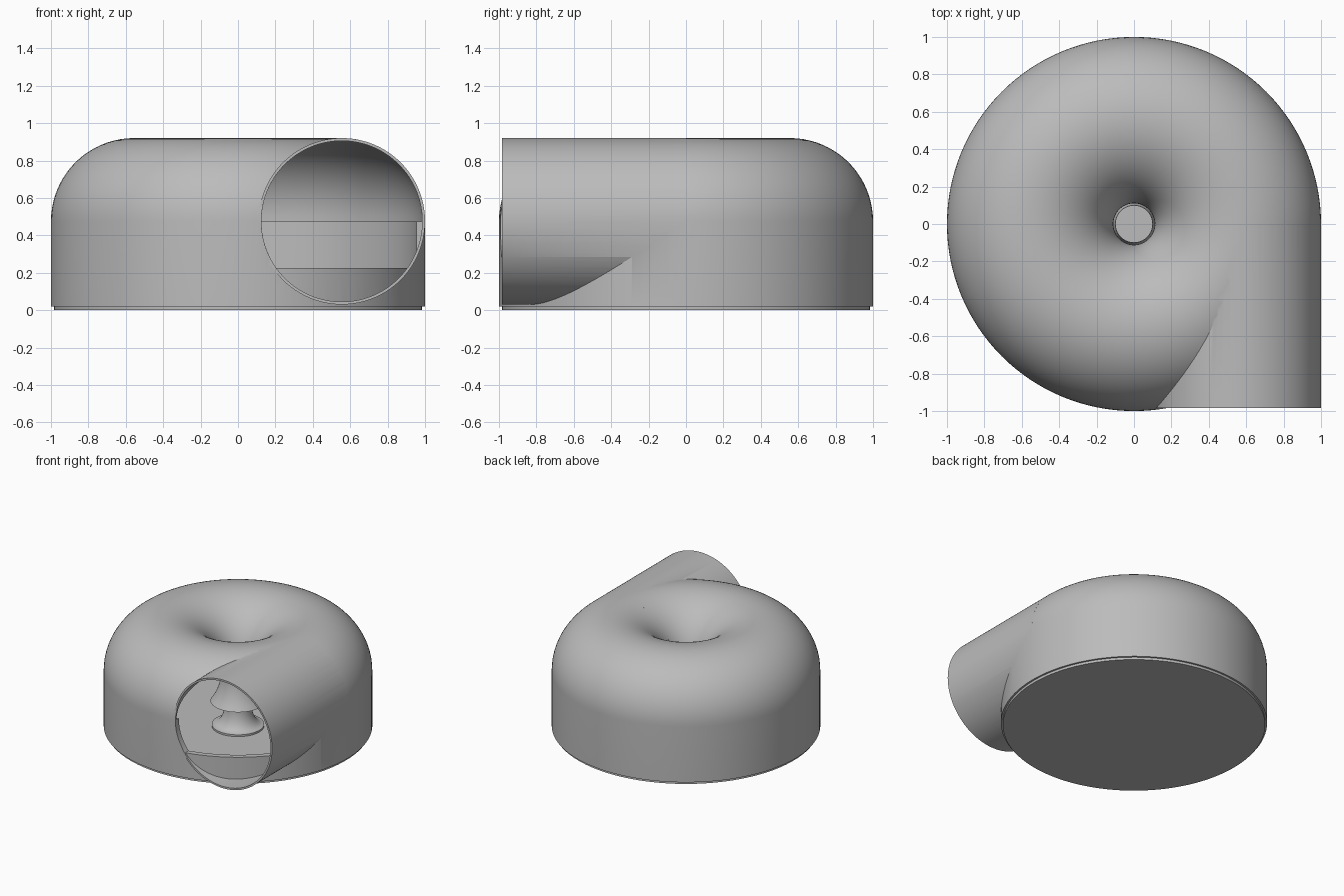
import bpy, bmesh, math
from mathutils import Matrix, Vector

cube = bpy.data.objects.get("Cube")
if cube:
    bpy.data.objects.remove(cube, do_unlink=True)

# Main sizes
RING, MID = 0.555, 0.475      # centre of the rounded section: radius and height
R_OUT, R_IN = 0.445, 0.43     # outer and inner radius of the section
LIP = 0.225                   # height of the funnel lip and duct sill
MOUTH = -0.985                # y of the duct opening

grey = bpy.data.materials.new("plain_grey")
grey.use_nodes = True
grey.diffuse_color = (0.5, 0.5, 0.5, 1)
grey.node_tree.nodes["Principled BSDF"].inputs["Base Color"].default_value = (0.5, 0.5, 0.5, 1)


def make(name, bm):
    bmesh.ops.remove_doubles(bm, verts=bm.verts, dist=1e-5)
    bmesh.ops.recalc_face_normals(bm, faces=bm.faces)
    mesh = bpy.data.meshes.new(name)
    bm.to_mesh(mesh)
    bm.free()
    mesh.materials.append(grey)
    obj = bpy.data.objects.new(name, mesh)
    bpy.context.collection.objects.link(obj)
    return obj


def lathe(name, profile, steps=128):
    """Revolve a closed (radius, height) outline about z."""
    bm = bmesh.new()
    verts = [bm.verts.new((r, 0, z)) for r, z in profile]
    edges = [bm.edges.new((a, b)) for a, b in zip(verts, verts[1:] + verts[:1])
             if a.co.x + b.co.x > 1e-6]
    bmesh.ops.spin(bm, geom=verts + edges, cent=(0, 0, 0), axis=(0, 0, 1),
                   angle=math.tau, steps=steps)
    return make(name, bm)


def rod(name, radius, y0, y1):
    """Solid cylinder along y through the section centre."""
    bm = bmesh.new()
    bmesh.ops.create_cone(bm, cap_ends=True, segments=128, radius1=radius,
                          radius2=radius, depth=y1 - y0)
    bm.transform(Matrix.Translation(Vector((RING, (y0 + y1) / 2, MID)))
                 @ Matrix.Rotation(math.pi / 2, 4, 'X'))
    return make(name, bm)


def combine(obj, other, operation):
    mod = obj.modifiers.new(operation.lower(), 'BOOLEAN')
    mod.operation, mod.solver, mod.object = operation, 'EXACT', other
    bpy.context.view_layer.objects.active = obj
    bpy.ops.object.modifier_apply(modifier=mod.name)
    bpy.data.objects.remove(other, do_unlink=True)


def section(radius, steps=48):
    """Arc from the outer wall over the top and down the funnel to its lip."""
    end = math.pi + math.asin((MID - LIP) / radius)
    return [(RING + radius * math.cos(end * i / steps),
             MID + radius * math.sin(end * i / steps)) for i in range(steps + 1)]


# Housing: rounded drum with a central funnel, joined to a tangential duct
outline = section(R_OUT)
housing = lathe("housing", [(1, 0.02)] + outline + [(outline[-1][0], 0.02)])
combine(housing, rod("duct", R_OUT, MOUTH, 0), 'UNION')

# Hollow chamber, stepped where the round roof meets the side wall
wall = 0.955
chamber = lathe("chamber_cutter", [(0, -0.1), (wall, -0.1), (wall, MID)]
                + section(R_IN) + [(0, LIP)])
combine(housing, chamber, 'DIFFERENCE')

# Duct bore, stopping at a sill in the drum wall
bore = rod("bore_cutter", R_IN, -1.1, 0)
sill = lathe("sill_cutter", [(0, -0.1), (0.998, -0.1), (0.998, LIP), (0, LIP)])
combine(bore, sill, 'DIFFERENCE')
combine(housing, bore, 'DIFFERENCE')

# Base plate with a flared centre post below the funnel
flare = [(0.1 + 0.095 * (1 - math.sin(a)), 0.035 + 0.165 * (1 - math.cos(a)))
         for a in (math.pi / 2 * i / 10 for i in range(11))]
base = lathe("base_plate", [(0, 0), (0.985, 0), (0.985, 0.02), (0.195, 0.02)]
             + flare + [(0, 0.2)])

# Smooth shading with crisp edges
bpy.ops.object.select_all(action='DESELECT')
for obj in (housing, base):
    obj.select_set(True)
bpy.context.view_layer.objects.active = housing
bpy.ops.object.shade_smooth_by_angle(angle=math.radians(30))
